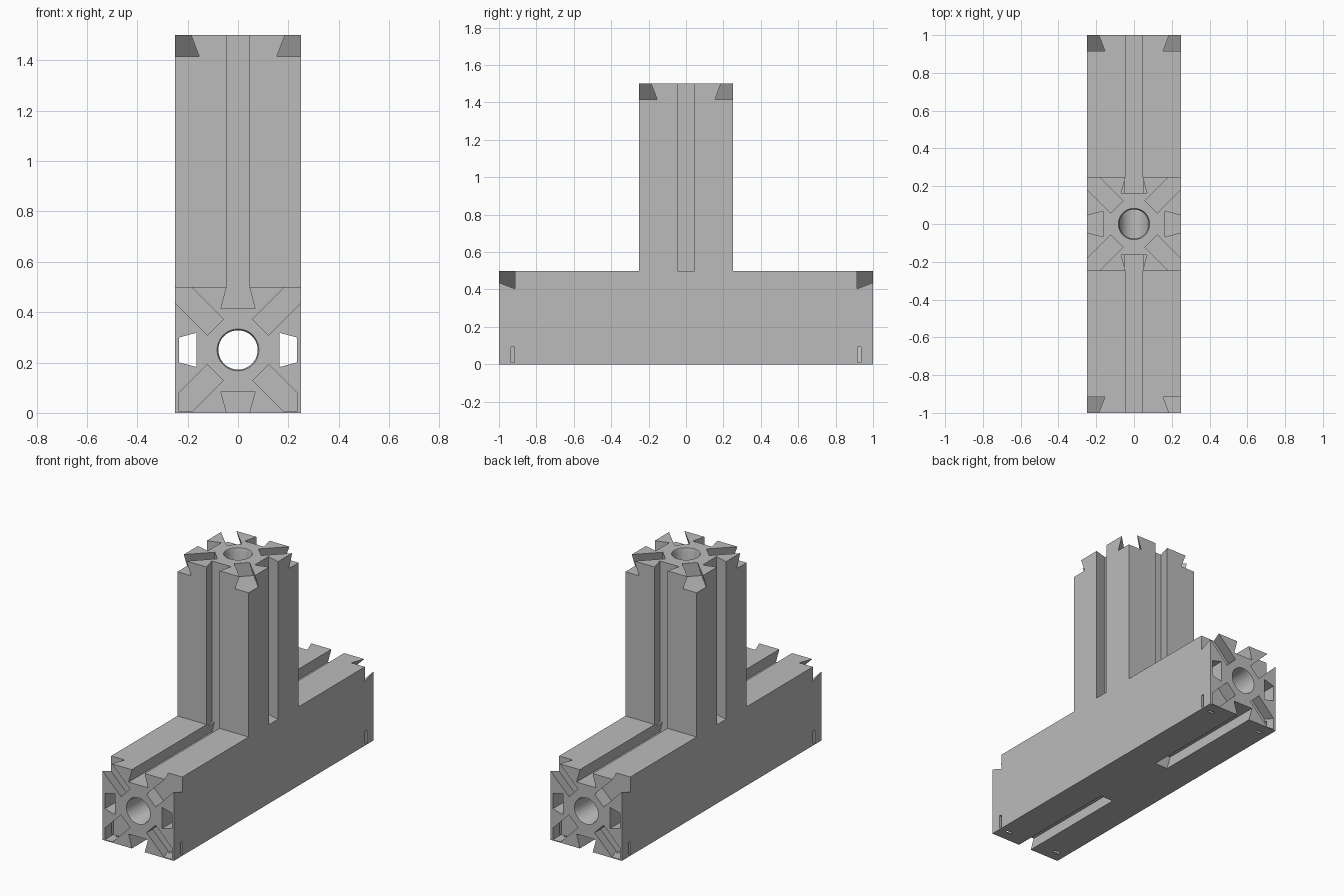
import bpy, bmesh, math
from mathutils import Vector, Matrix

cube = bpy.data.objects.get("Cube")
if cube:
    bpy.data.objects.remove(cube, do_unlink=True)

HALF = 0.25          # half the beam width
DEPTH = 0.085        # dovetail depth
MOUTH, FLOOR = 0.045, 0.068   # dovetail half widths
WALL = 0.235         # inside of the thin side walls

grey = bpy.data.materials.new("matte grey")
grey.use_nodes = True
colour = (0.5, 0.5, 0.5, 1)
grey.diffuse_color = colour
grey.node_tree.nodes["Principled BSDF"].inputs["Base Color"].default_value = colour


def make_object(name, bm):
    bmesh.ops.recalc_face_normals(bm, faces=bm.faces)
    mesh = bpy.data.meshes.new(name)
    bm.to_mesh(mesh)
    bm.free()
    mesh.materials.append(grey)
    obj = bpy.data.objects.new(name, mesh)
    bpy.context.collection.objects.link(obj)
    return obj


def prism(name, points, vector, clips=()):
    """Extrude a polygon along a vector, then trim it by planes."""
    bm = bmesh.new()
    face = bm.faces.new([bm.verts.new(p) for p in points])
    ext = bmesh.ops.extrude_face_region(bm, geom=[face], use_keep_orig=True)
    bmesh.ops.translate(bm, vec=vector,
                        verts=[v for v in ext["geom"] if isinstance(v, bmesh.types.BMVert)])
    for co, normal in clips:
        bmesh.ops.bisect_plane(bm, geom=bm.verts[:] + bm.edges[:] + bm.faces[:],
                               plane_co=co, plane_no=normal, clear_outer=True)
        bmesh.ops.holes_fill(bm, edges=[e for e in bm.edges if e.is_boundary])
    return make_object(name, bm)


# T-shaped body: long beam with an upright post
outline = [(-1, 0), (1, 0), (1, 0.5), (HALF, 0.5), (HALF, 1.5),
           (-HALF, 1.5), (-HALF, 0.5), (-1, 0.5)]
body = prism("t_connector_body", [(-HALF, y, z) for y, z in outline], (2 * HALF, 0, 0))


def cut(tool):
    mod = body.modifiers.new("cut", 'BOOLEAN')
    mod.operation, mod.solver, mod.object = 'DIFFERENCE', 'EXACT', tool
    bpy.context.view_layer.objects.active = body
    bpy.ops.object.modifier_apply(modifier=mod.name)
    bpy.data.objects.remove(tool, do_unlink=True)


def dovetail(start, direction, normal, length, clips=()):
    """Cut a slot that is narrow at the surface and wide at its floor."""
    start, d, n = Vector(start), Vector(direction).normalized(), Vector(normal)
    side = d.cross(n)
    profile = [(-MOUTH, 0.03), (MOUTH, 0.03), (MOUTH, 0),
               (FLOOR, -DEPTH), (-FLOOR, -DEPTH), (-MOUTH, 0)]
    cut(prism("slot_cutter", [start + side * a + n * b for a, b in profile],
              d * length, clips))


def box_cut(low, high):
    points = [(low[0], low[1], low[2]), (high[0], low[1], low[2]),
              (high[0], high[1], low[2]), (low[0], high[1], low[2])]
    cut(prism("slit_cutter", points, (0, 0, high[2] - low[2])))


def cone_cut(centre, axis, r1, r2, length):
    bm = bmesh.new()
    turn = Vector((0, 0, 1)).rotation_difference(Vector(axis)).to_matrix().to_4x4()
    bmesh.ops.create_cone(bm, cap_ends=True, segments=48, radius1=r1, radius2=r2,
                          depth=length, matrix=Matrix.Translation(centre) @ turn)
    cut(make_object("bore_cutter", bm))


for s in (-1, 1):
    # Long slots in the top and underside of the beam
    dovetail((0, s * (HALF - DEPTH), 0.5), (0, s, 0), (0, 0, 1), 1)
    dovetail((0, s * HALF, 0), (0, s, 0), (0, 0, -1), 1)
    # Closed side channels running the length of the beam
    dovetail((s * HALF, -1.1, 0.25), (0, 1, 0), (s, 0, 0), 2.2,
             [((s * WALL, 0, 0), (s, 0, 0))])
    # Upright slots on the four sides of the post
    dovetail((s * HALF, 0, 0.5), (0, 0, 1), (s, 0, 0), 1.1)
    dovetail((0, s * HALF, 0.48), (0, 0, 1), (0, s, 0), 1.1)

# Diagonal dovetails on the post top and both beam ends
INNER = 0.09
for s in (-1, 1):
    for t in (-1, 1):
        dovetail((s * INNER, t * INNER, 1.5), (s, t, 0), (0, 0, 1), 0.4)
        clips = []
        if t < 0:
            clips = [((s * WALL, 0, 0), (s, 0, 0)), ((0, 0, 0.005), (0, 0, -1))]
        for e in (-1, 1):
            dovetail((s * INNER, e, 0.25 + t * INNER), (s, 0, t), (0, e, 0), 0.4, clips)

# Narrow slits through the walls at the lower corners
for s in (-1, 1):
    for e in (-1, 1):
        x0, x1 = sorted((s * 0.22, s * 0.27))
        y0, y1 = sorted((e * 0.918, e * 0.935))
        box_cut((x0, y0, 0.01), (x1, y1, 0.092))
        x0, x1 = sorted((s * 0.165, s * 0.205))
        box_cut((x0, y0, -0.02), (x1, y1, 0.02))

# Round bores with a small lead-in at each mouth
cone_cut((0, 0, 0.25), (0, 1, 0), 0.078, 0.078, 2.2)
cone_cut((0, 0, 0.925), (0, 0, 1), 0.0775, 0.0775, 1.35)
for centre, axis in (((0, -1, 0.25), (0, -1, 0)), ((0, 1, 0.25), (0, 1, 0)),
                     ((0, 0, 1.5), (0, 0, 1))):
    cone_cut(centre, axis, 0.077, 0.089, 0.04)

# Flat faces with smooth bores
bpy.ops.object.select_all(action='DESELECT')
body.select_set(True)
bpy.context.view_layer.objects.active = body
bpy.ops.object.shade_smooth_by_angle(angle=math.radians(20))
